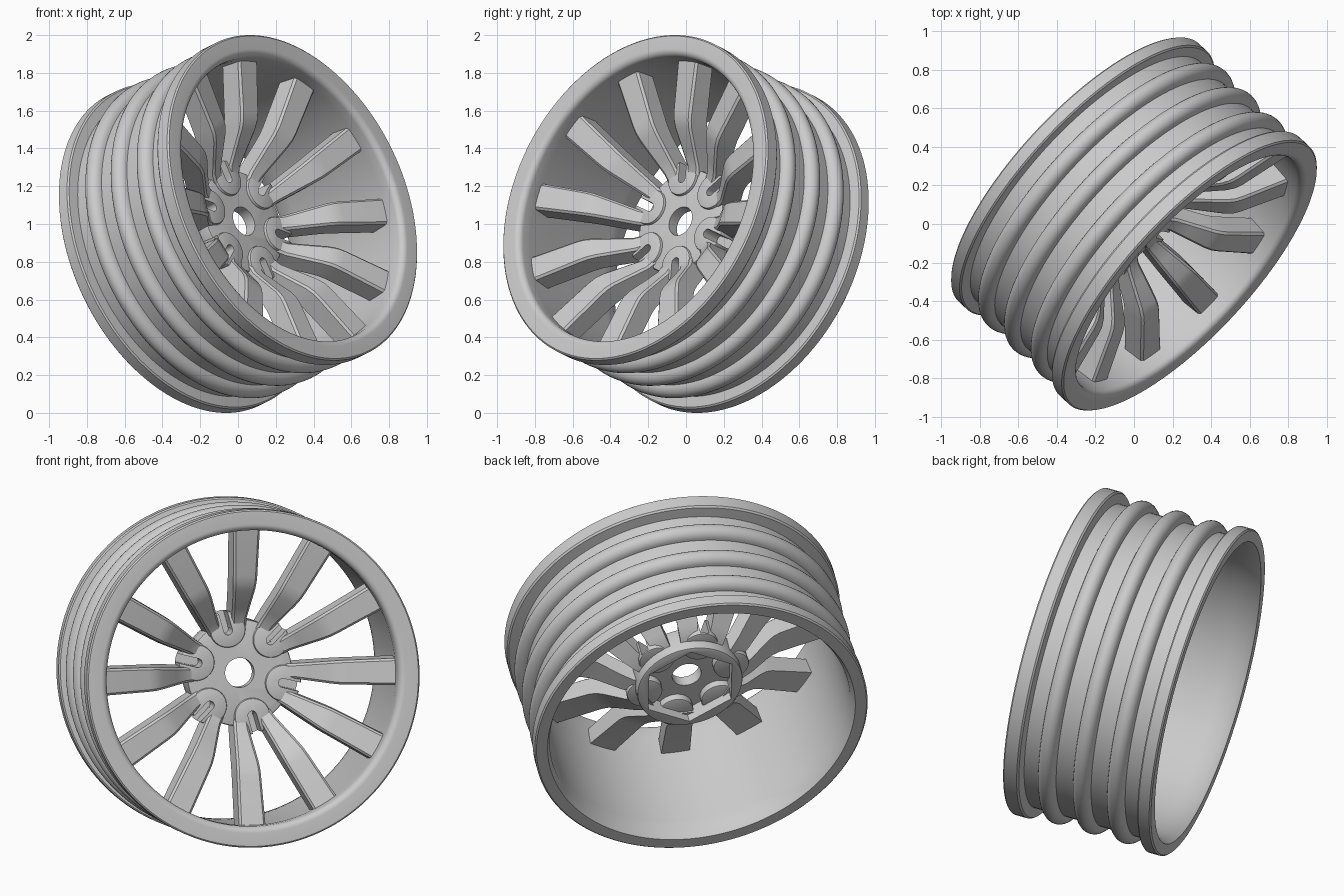
import bpy, bmesh, math
from mathutils import Matrix, Vector

old = bpy.data.objects.get("Cube")
if old:
    bpy.data.objects.remove(old)

# Wheel frame: local z is the axle, pointing out of the outer face
axle = Vector((0.69, -0.642, 0.335)).normalized()
right = Vector((0, 0, 1)).cross(axle).normalized()
up = axle.cross(right)
FRAME = Matrix.Translation((0, 0, 1)) @ Matrix((right, up, axle)).transposed().to_4x4()
TURN = math.radians(-3)

grey = bpy.data.materials.new("alloy_grey")
grey.use_nodes = True
grey.diffuse_color = (0.6, 0.6, 0.6, 1)
grey.node_tree.nodes["Principled BSDF"].inputs["Base Color"].default_value = (0.6, 0.6, 0.6, 1)


def finish(name, bm):
    bmesh.ops.recalc_face_normals(bm, faces=bm.faces)
    mesh = bpy.data.meshes.new(name)
    bm.to_mesh(mesh)
    bm.free()
    mesh.materials.append(grey)
    ob = bpy.data.objects.new(name, mesh)
    bpy.context.collection.objects.link(ob)
    ob.matrix_world = FRAME
    return ob


def activate(ob):
    bpy.ops.object.select_all(action='DESELECT')
    ob.select_set(True)
    bpy.context.view_layer.objects.active = ob


def smooth(ob, degrees=30):
    activate(ob)
    bpy.ops.object.shade_smooth_by_angle(angle=math.radians(degrees))


def cut(ob, cutter):
    mod = ob.modifiers.new("cut", 'BOOLEAN')
    mod.operation = 'DIFFERENCE'
    mod.solver = 'EXACT'
    mod.object = cutter
    activate(ob)
    bpy.ops.object.modifier_apply(modifier=mod.name)
    bpy.data.objects.remove(cutter)


def lathe(name, profile, steps=128):
    """Revolve a closed (radius, height) profile about local z."""
    bm = bmesh.new()
    rings = []
    for i in range(steps):
        a = math.tau * i / steps
        rings.append([bm.verts.new((r * math.cos(a), r * math.sin(a), t)) for r, t in profile])
    n = len(profile)
    for i in range(steps):
        p, q = rings[i], rings[(i + 1) % steps]
        for j in range(n):
            k = (j + 1) % n
            bm.faces.new((p[j], q[j], q[k], p[k]))
    return finish(name, bm)


def add_cylinder(bm, radius, low, high, sides=48, at=(0, 0), turn=0.0):
    place = Matrix.Translation((at[0], at[1], (low + high) / 2)) @ Matrix.Rotation(turn, 4, 'Z')
    bmesh.ops.create_cone(bm, cap_ends=True, segments=sides, radius1=radius,
                          radius2=radius, depth=high - low, matrix=place)


def polar(r, a):
    return (r * math.cos(a), r * math.sin(a))


# Rim barrel: two flanges, three round beads and a thin inner wall
HALF, R, BASE = 0.423, 0.914, 0.85
outline = [(R - 0.008, -HALF), (R, -HALF + 0.008), (R, -HALF + 0.07), (R - 0.008, -HALF + 0.078), (BASE, -HALF + 0.085)]
for centre in (-0.205, -0.01, 0.19):
    for i in range(13):
        a = math.pi * i / 12
        outline.append((BASE + 0.053 * math.sin(a), centre - 0.05 * math.cos(a)))
outline += [(BASE, HALF - 0.1), (R - 0.008, HALF - 0.09), (R, HALF - 0.08), (R, HALF - 0.008), (R - 0.008, HALF)]
# rounded inner edge of the outer lip, then the bore
for i in range(7):
    a = math.pi / 2 * i / 6
    outline.append((0.835 - 0.035 * math.sin(a), HALF - 0.035 + 0.035 * math.cos(a)))
outline += [(0.80, 0.33), (0.815, 0.15), (0.822, -0.3), (0.825, -0.38), (0.845, -HALF)]
smooth(lathe("rim_barrel", outline))

# Hub: disc with axle hole, hexagonal socket behind and six open slots
bm = bmesh.new()
add_cylinder(bm, 0.29, -0.115, 0.045, 72)
hub = finish("hub", bm)
activate(hub)
bevel = hub.modifiers.new("edge", 'BEVEL')
bevel.width = 0.012
bevel.segments = 2
bpy.ops.object.modifier_apply(modifier=bevel.name)

# Raised round pads where each pair of spokes meets the hub
NOTCHES = [TURN + math.radians(45 + 60 * i) for i in range(6)]
bm = bmesh.new()
for a in NOTCHES:
    add_cylinder(bm, 0.098, -0.06, 0.062, 40, polar(0.245, a))
pads = finish("spoke_pads", bm)
activate(pads)
bevel = pads.modifiers.new("edge", 'BEVEL')
bevel.width = 0.01
bevel.segments = 2
bpy.ops.object.modifier_apply(modifier=bevel.name)


def slot_cutter():
    bm = bmesh.new()
    for a in NOTCHES:
        ring = [(0.24 + 0.024 * math.cos(b), 0.024 * math.sin(b))
                for b in [math.pi / 2 + math.pi * i / 10 for i in range(11)]]
        ring += [(0.4, -0.024), (0.4, 0.024)]
        turn = Matrix.Rotation(a, 3, 'Z')
        face = bm.faces.new([bm.verts.new(turn @ Vector((x, y, -0.05))) for x, y in ring])
        out = bmesh.ops.extrude_face_region(bm, geom=[face])
        for v in out["geom"]:
            if isinstance(v, bmesh.types.BMVert):
                v.co.z = 0.2
    return finish("slot_cutter", bm)


def round_cutter(radius, low, high, sides, turn=0.0):
    bm = bmesh.new()
    add_cylinder(bm, radius, low, high, sides, turn=turn)
    return finish("cutter", bm)


cut(hub, round_cutter(0.08, -0.3, 0.3, 48))
cut(hub, round_cutter(0.262, -0.3, -0.02, 6, TURN))
cut(hub, slot_cutter())
cut(pads, slot_cutter())
smooth(hub)
smooth(pads)

# Spokes: twelve tapered bars that climb from the hub, bend and meet the lip
# stations: radius, front height, half width, thickness
PATH = [(0.24, 0.05, 0.038, 0.12), (0.30, 0.075, 0.041, 0.13), (0.36, 0.13, 0.048, 0.14),
        (0.46, 0.222, 0.06, 0.14), (0.50, 0.248, 0.064, 0.135), (0.54, 0.262, 0.066, 0.13),
        (0.82, 0.33, 0.073, 0.12)]
bm = bmesh.new()
for i in range(12):
    turn = Matrix.Rotation(TURN + math.tau * i / 12, 3, 'Z')
    previous = None
    for r, t, w, d in PATH:
        c = 0.012
        corners = [(-w - 0.006, t - d), (w + 0.006, t - d), (w, t - c), (w - c, t), (c - w, t), (-w, t - c)]
        ring = [bm.verts.new(turn @ Vector((r, y, z))) for y, z in corners]
        if previous:
            for j in range(6):
                k = (j + 1) % 6
                bm.faces.new((previous[j], previous[k], ring[k], ring[j]))
        else:
            bm.faces.new(ring[::-1])
        previous = ring
    bm.faces.new(previous)
smooth(finish("spokes", bm), 25)
bpy.ops.object.select_all(action='DESELECT')
